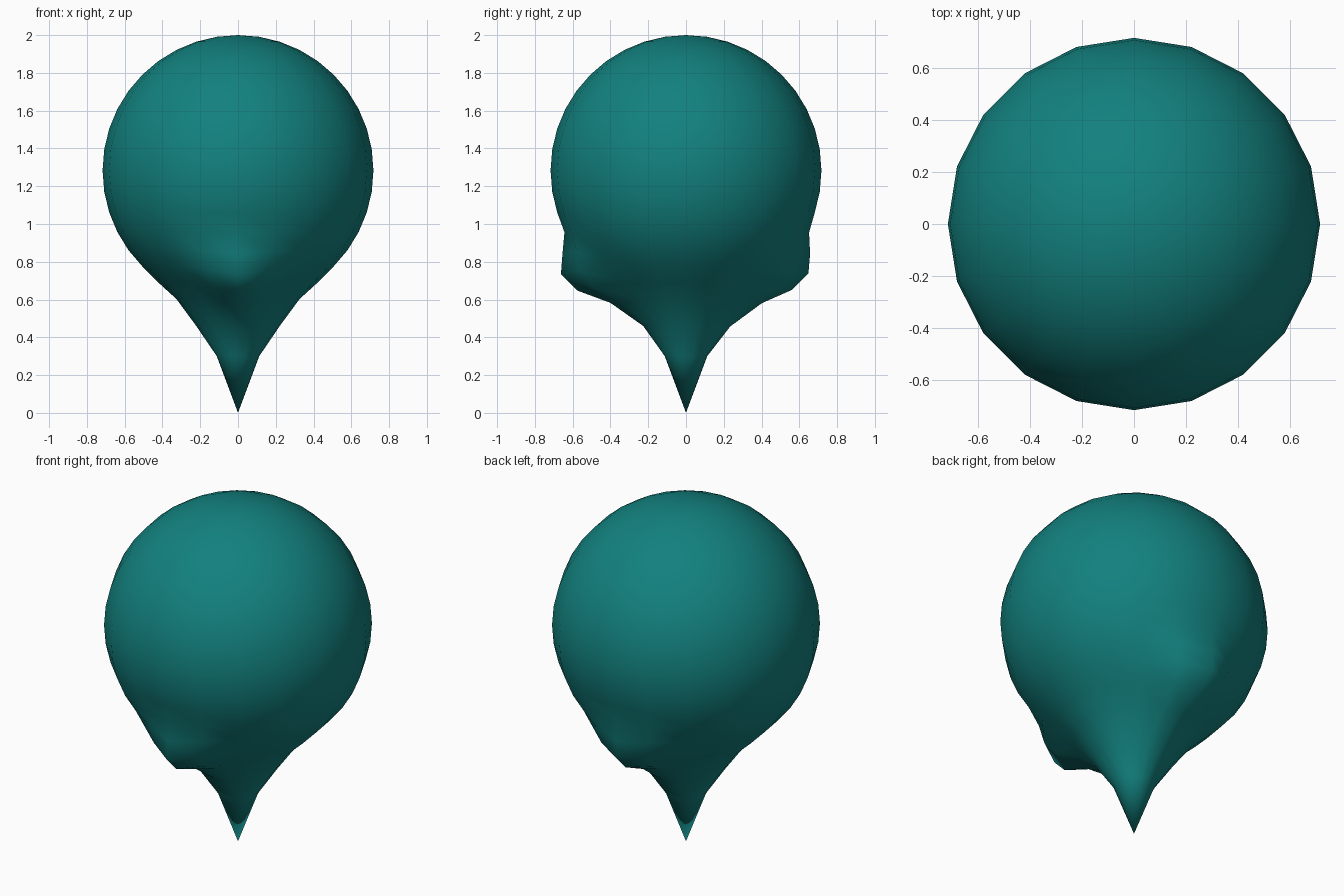
import bpy, bmesh, math
from mathutils import Vector

if "Cube" in bpy.data.objects:
    bpy.data.objects.remove(bpy.data.objects["Cube"])

R, CZ = 0.717, 1.283
# how far each lowest ring is pulled down (polar angle below equator -> drop)
DROP = {54: 0.013, 63: 0.042, 72: 0.14, 81: 0.275, 90: CZ - R}
# soft bumps: side along y, height, reach
BUMPS = [(-1, 0.17, 0.31), (1, 0.152, 0.34)]

# Round head: 20-sided sphere
bm = bmesh.new()
bmesh.ops.create_uvsphere(bm, u_segments=20, v_segments=20, radius=R)

a = math.radians(49.5)
for v in bm.verts:
    p = v.co.copy()
    move = Vector((0, 0, 0))
    # pointed bottom tip
    angle = round(math.degrees(math.asin(max(-1, min(1, -p.z / R)))))
    move.z -= DROP.get(angle, 0)
    # front and back bumps with smooth falloff
    for side, height, reach in BUMPS:
        centre = Vector((0, side * R * math.cos(a), -R * math.sin(a)))
        t = max(0, 1 - (p - centre).length / reach)
        move += Vector((0, side, -0.27)) * height * t * t * (3 - 2 * t)
    v.co = p + move + Vector((0, 0, CZ))

for f in bm.faces:
    f.smooth = True
mesh = bpy.data.meshes.new("balloon_head")
bm.to_mesh(mesh)
bm.free()
head = bpy.data.objects.new("balloon_head", mesh)
bpy.context.collection.objects.link(head)

# Teal skin
teal = bpy.data.materials.new("teal")
teal.diffuse_color = (0.006, 0.22, 0.21, 1)
teal.use_nodes = True
teal.node_tree.nodes["Principled BSDF"].inputs["Base Color"].default_value = teal.diffuse_color
mesh.materials.append(teal)
